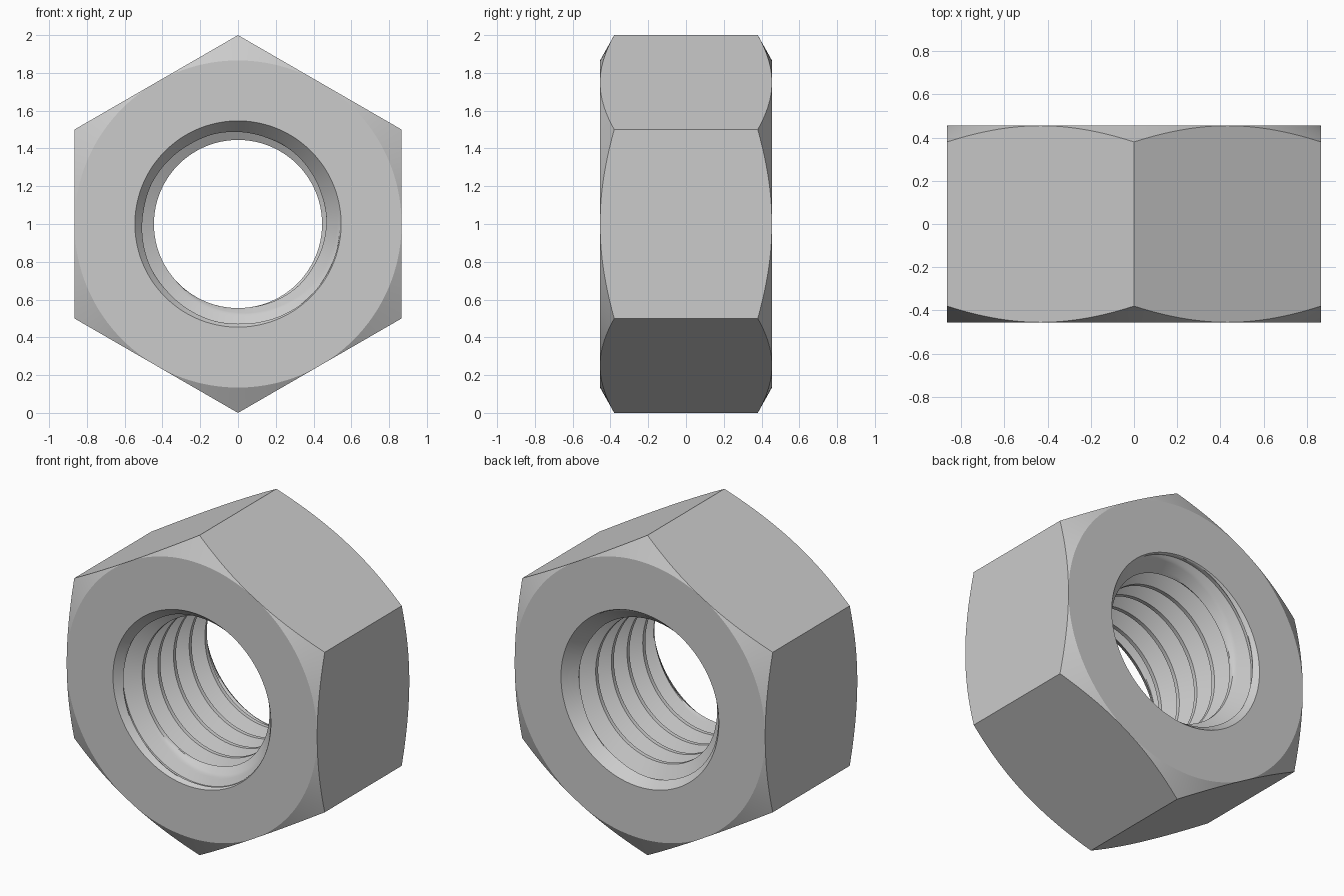
import bpy, bmesh, math

if "Cube" in bpy.data.objects:
    bpy.data.objects.remove(bpy.data.objects["Cube"])

HALF = 0.455            # half thickness along y
FLAT = math.sqrt(3) / 2  # centre to flat
MINOR, ROOT, MOUTH = 0.445, 0.54, 0.546
PITCH = 0.155
SEGS = 144

# One pitch of the thread: (offset along axis, radius)
def lerp_points(a, b, n):
    return [(a[0] + (b[0] - a[0]) * i / n, a[1] + (b[1] - a[1]) * i / n) for i in range(n)]

corners = [(0, ROOT), (0.02, ROOT), (0.075, MINOR), (0.10, MINOR), (PITCH, ROOT)]
thread = []
for a, b, n in zip(corners, corners[1:], (2, 8, 2, 8)):
    thread += lerp_points(a, b, n)


def column(phi):
    """Closed cross-section of the nut at clockwise angle phi, as (radius, y)."""
    # Hexagon wall with conical corner chamfer
    local = (phi + math.pi / 6) % (math.pi / 3) - math.pi / 6
    r = FLAT / math.cos(local)
    y = HALF - (r - FLAT) * 0.56
    pts = [(FLAT, HALF), (r, y), (r, -y), (FLAT, -HALF)]
    # Helical bore, widened by a countersink at both mouths
    start = -PITCH * 20 / 360 - HALF + PITCH * phi / math.tau
    for k in range(-2, 8):
        for off, rad in thread:
            yy = max(-HALF, min(HALF, start + k * PITCH + off))
            cone = MOUTH - 0.8 * (HALF - abs(yy))
            pts.append((max(rad, cone), yy))
    return pts


bm = bmesh.new()
cols = []
for i in range(SEGS + 1):
    phi = math.tau * i / SEGS
    cols.append([bm.verts.new((r * math.cos(phi), y, 1 - r * math.sin(phi)))
                 for r, y in column(phi)])
for a, b in zip(cols, cols[1:]):
    for j in range(len(a)):
        k = (j + 1) % len(a)
        bm.faces.new((a[j], a[k], b[k], b[j]))
bmesh.ops.remove_doubles(bm, verts=bm.verts, dist=1e-5)
bmesh.ops.recalc_face_normals(bm, faces=bm.faces)

mesh = bpy.data.meshes.new("hex_nut")
bm.to_mesh(mesh)
bm.free()
nut = bpy.data.objects.new("hex_nut", mesh)
bpy.context.collection.objects.link(nut)
bpy.context.view_layer.objects.active = nut
nut.select_set(True)
bpy.ops.object.shade_smooth_by_angle(angle=math.radians(25))
